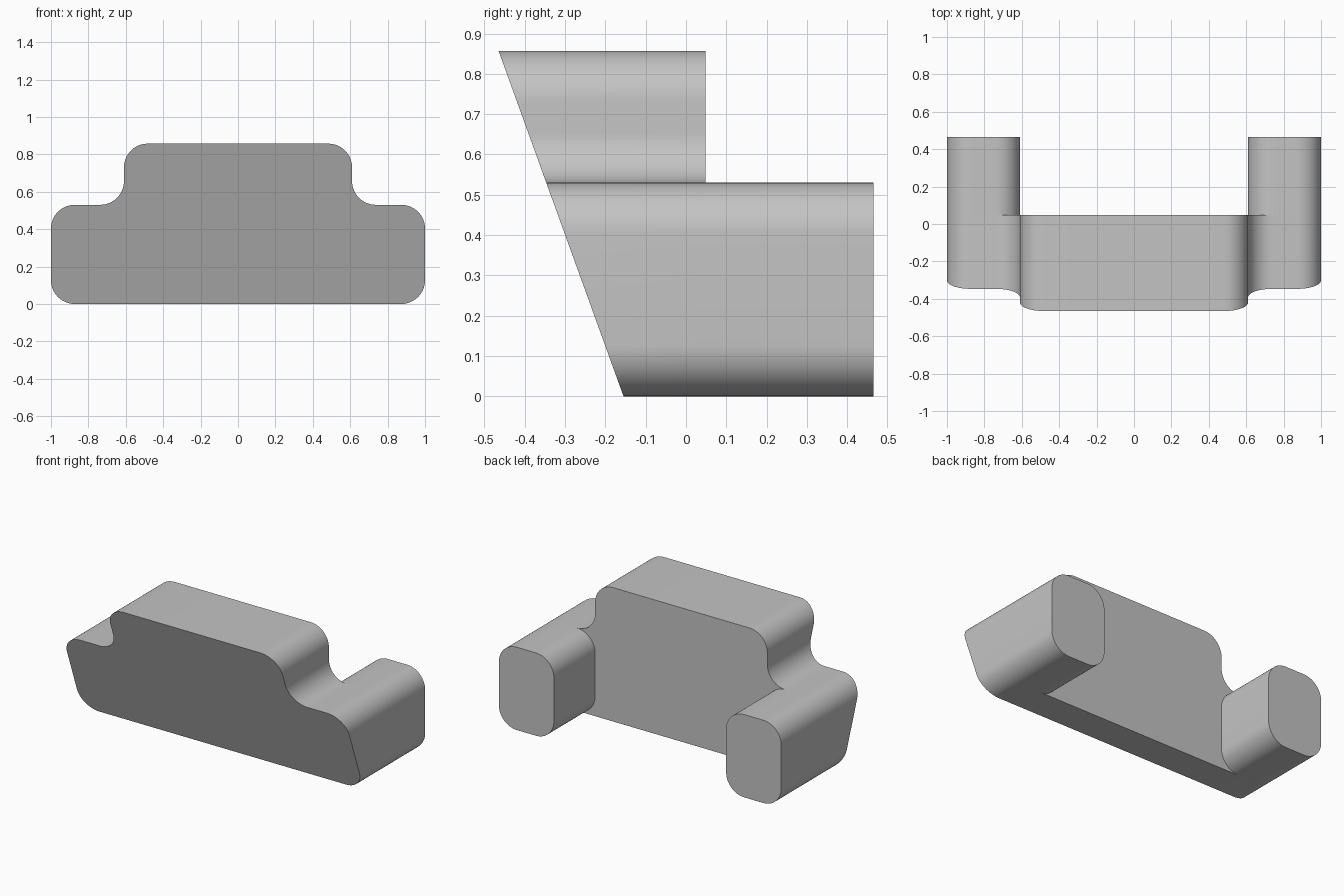
import bpy, bmesh, math
from mathutils import Vector

cube = bpy.data.objects.get("Cube")
if cube:
    bpy.data.objects.remove(cube, do_unlink=True)

HALF, WAIST = 1.0, 0.61          # outer and upper half widths
SHOULDER, TOP = 0.53, 0.857      # arm height and full height
BACK, ARM_END = 0.048, 0.465     # rear of body and rear of arms
FRONT_FOOT, FRONT_TOP = -0.155, -0.465
RADIUS, STEPS = 0.127, 14

grey = bpy.data.materials.new("plain grey")
grey.use_nodes = True
colour = (0.55, 0.55, 0.55, 1)
grey.diffuse_color = colour
grey.node_tree.nodes["Principled BSDF"].inputs["Base Color"].default_value = colour


def rounded(corners):
    """Fillet each right-angled corner, outward or inward."""
    points = []
    for i, corner in enumerate(corners):
        c = Vector(corner)
        a = (Vector(corners[i - 1]) - c).normalized() * RADIUS
        b = (Vector(corners[(i + 1) % len(corners)]) - c).normalized() * RADIUS
        for s in range(STEPS + 1):
            t = math.pi / 2 * s / STEPS
            points.append(c + a * (1 - math.sin(t)) + b * (1 - math.cos(t)))
    return points


def extrude(name, outline, front, back):
    """Sweep an x-z outline between a front (a function of z) and a flat back."""
    bm = bmesh.new()
    fore = [bm.verts.new((p.x, front(p.y), p.y)) for p in outline]
    rear = [bm.verts.new((p.x, back, p.y)) for p in outline]
    bm.faces.new(fore)
    bm.faces.new(rear[::-1])
    for i in range(len(outline)):
        bm.faces.new((fore[i - 1], rear[i - 1], rear[i], fore[i]))
    bmesh.ops.recalc_face_normals(bm, faces=bm.faces)
    mesh = bpy.data.meshes.new(name)
    bm.to_mesh(mesh)
    bm.free()
    mesh.materials.append(grey)
    obj = bpy.data.objects.new(name, mesh)
    bpy.context.collection.objects.link(obj)
    bpy.ops.object.select_all(action='DESELECT')
    obj.select_set(True)
    bpy.context.view_layer.objects.active = obj
    bpy.ops.object.shade_smooth_by_angle(angle=math.radians(30))


# Stepped body with a leaning front
half = [(HALF, 0), (HALF, SHOULDER), (WAIST, SHOULDER), (WAIST, TOP)]
body = half + [(-x, z) for x, z in reversed(half)]
extrude("body", rounded(body),
        lambda z: FRONT_FOOT + (FRONT_TOP - FRONT_FOOT) * z / TOP, BACK)

# Two arms reaching backwards
for side, name in ((1, "left_arm"), (-1, "right_arm")):
    arm = [(side * WAIST, 0), (side * HALF, 0),
           (side * HALF, SHOULDER), (side * WAIST, SHOULDER)]
    extrude(name, rounded(arm), lambda z: BACK, ARM_END)
